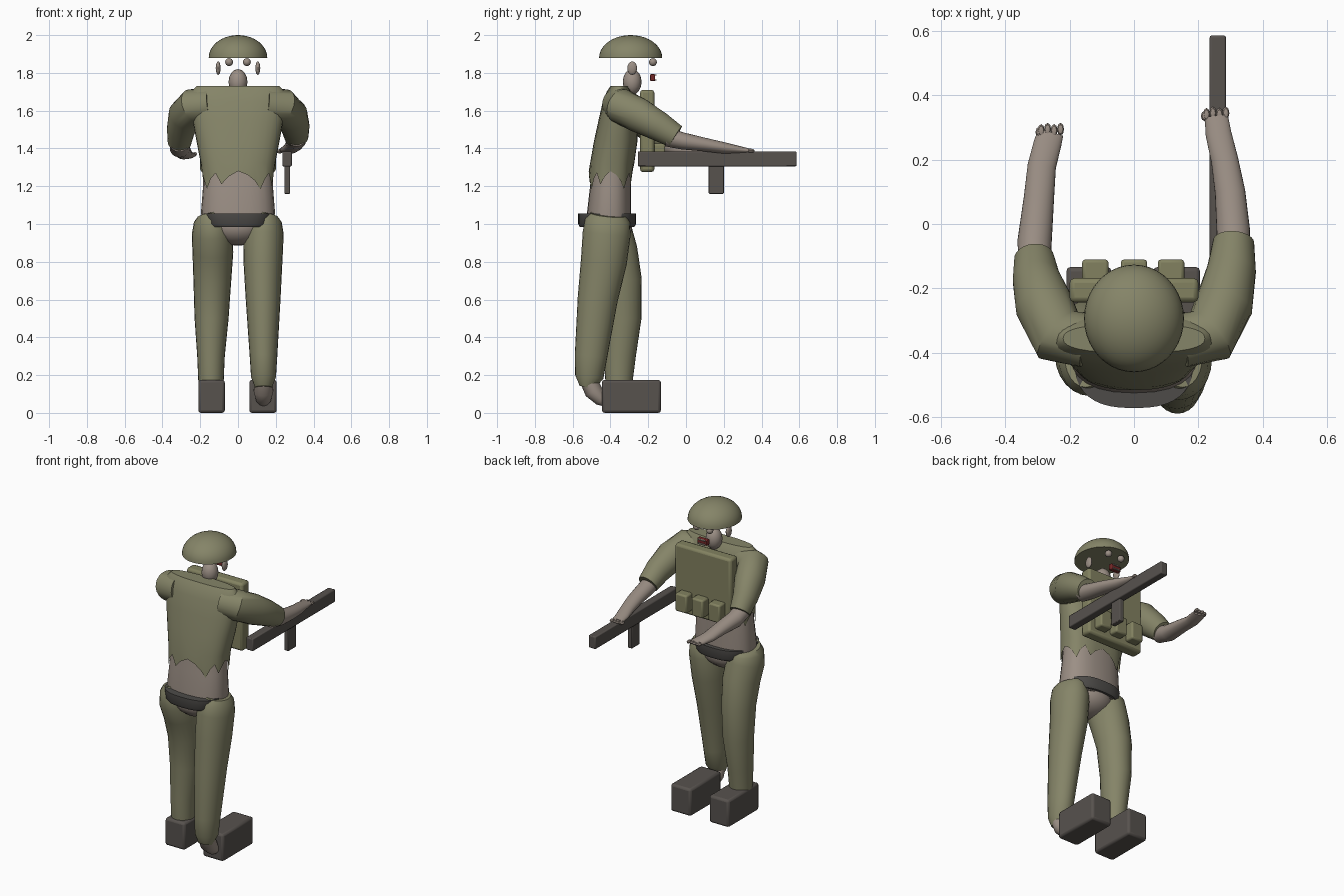
import bpy, bmesh, math
from mathutils import Vector


def material(name, rgb):
    m = bpy.data.materials.new(name)
    m.diffuse_color = (*rgb, 1)
    return m


OLIVE = material("olive cloth", (0.235, 0.232, 0.138))
VEST = material("vest green", (0.225, 0.222, 0.118))
SKIN = material("skin", (0.33, 0.275, 0.235))
DARK = material("dark gear", (0.095, 0.084, 0.076))
BELT = material("belt grey", (0.075, 0.071, 0.066))
RED = material("mouth red", (0.17, 0.02, 0.02))


def finish(bm, name, mat, angle=40, bevel=0):
    """Turn a bmesh into a named, shaded object."""
    bmesh.ops.recalc_face_normals(bm, faces=bm.faces)
    me = bpy.data.meshes.new(name)
    bm.to_mesh(me)
    bm.free()
    me.materials.append(mat)
    ob = bpy.data.objects.new(name, me)
    bpy.context.collection.objects.link(ob)
    if bevel:
        mod = ob.modifiers.new("bevel", "BEVEL")
        mod.width, mod.segments = bevel, 2
    bpy.ops.object.select_all(action="DESELECT")
    ob.select_set(True)
    bpy.context.view_layer.objects.active = ob
    bpy.ops.object.shade_smooth_by_angle(angle=math.radians(angle))
    return ob


def loft(name, rings, mat, ref=(0, 0, 1), axis=None, power=2, n=24, hem=None):
    """Skin over (x, y, z, half width, half depth) sections; ref is the depth direction."""
    bm = bmesh.new()
    pts = [Vector(r[:3]) for r in rings]
    loops = []
    for k, r in enumerate(rings):
        t = Vector(axis) if axis else pts[min(k + 1, len(pts) - 1)] - pts[max(k - 1, 0)]
        t.normalize()
        side = t.cross(Vector(ref)).normalized()
        up = side.cross(t)
        ring = []
        for i in range(n):
            a = 2 * math.pi * i / n
            c, s = math.cos(a), math.sin(a)
            u = math.copysign(abs(c) ** (2 / power), c) * r[3]
            v = math.copysign(abs(s) ** (2 / power), s) * r[4]
            p = pts[k] + side * u + up * v
            if hem and k == 0:
                p.z += hem[i % len(hem)]
            ring.append(bm.verts.new(p))
        loops.append(ring)
    for a, b in zip(loops, loops[1:]):
        for i in range(n):
            j = (i + 1) % n
            bm.faces.new((a[i], a[j], b[j], b[i]))
    if not hem:
        bm.faces.new(loops[0])
    bm.faces.new(loops[-1])
    return finish(bm, name, mat)


def box(name, x, y, z, mat, bevel=0.008):
    bm = bmesh.new()
    bmesh.ops.create_cube(bm, size=1)
    for v in bm.verts:
        v.co = [lo + (hi - lo) * (c + 0.5) for c, (lo, hi) in zip(v.co, (x, y, z))]
    return finish(bm, name, mat, 30, bevel)


def ball(name, centre, radii, mat, seg=16, dome=False):
    bm = bmesh.new()
    bmesh.ops.create_uvsphere(bm, u_segments=seg, v_segments=seg // 2, radius=1)
    if dome:
        geom = bm.verts[:] + bm.edges[:] + bm.faces[:]
        bmesh.ops.bisect_plane(bm, geom=geom, plane_co=(0, 0, 0), plane_no=(0, 0, 1),
                               clear_inner=True, dist=1e-4)
        bmesh.ops.holes_fill(bm, edges=[e for e in bm.edges if e.is_boundary])
    for v in bm.verts:
        v.co = Vector([c + r * p for c, r, p in zip(centre, radii, v.co)])
    return finish(bm, name, mat)


# Helmet, neck and face
ball("helmet", (0, -0.293, 1.88), (0.155, 0.167, 0.12), OLIVE, 40, True)
ball("neck", (0, -0.285, 1.752), (0.05, 0.05, 0.068), SKIN, 16)
for s, tag in ((1, "right"), (-1, "left")):
    ball("ear_" + tag, (s * 0.105, -0.285, 1.825), (0.013, 0.026, 0.036), SKIN)
    ball("eye_" + tag, (s * 0.047, -0.175, 1.857), (0.021, 0.021, 0.021), SKIN)
box("mouth", (-0.035, 0.035), (-0.19, -0.163), (1.757, 1.793), RED, 0.004)
for z in (1.759, 1.785):
    box("teeth", (-0.025, 0.025), (-0.165, -0.155), (z, z + 0.007), SKIN, 0)

# Bare waist and hips
loft("waist", [(0, -0.408, 0.98, 0.185, 0.117), (0, -0.407, 1.06, 0.196, 0.117),
               (0, -0.4, 1.2, 0.185, 0.108), (0, -0.39, 1.38, 0.18, 0.1)],
     SKIN, (0, 1, 0), (0, 0, 1), 2.4)
ball("hips", (0, -0.412, 0.99), (0.15, 0.128, 0.105), SKIN, 20)

# Torn shirt
loft("shirt", [(0, -0.4, 1.24, 0.19, 0.115), (0, -0.391, 1.32, 0.197, 0.117),
               (0, -0.372, 1.44, 0.22, 0.115), (0, -0.36, 1.55, 0.24, 0.103),
               (0, -0.355, 1.65, 0.255, 0.085), (0, -0.355, 1.70, 0.25, 0.065),
               (0, -0.355, 1.73, 0.22, 0.045)],
     OLIVE, (0, 1, 0), (0, 0, 1), 2.5, 32, (0.04, 0.01, -0.03, 0.03, 0.0, -0.055, -0.01, 0.02))

# Belt
loft("belt", [(0, -0.418, 0.985, 0.165, 0.145), (0, -0.418, 1.0, 0.18, 0.153),
              (0, -0.418, 1.055, 0.185, 0.153)], BELT, (0, 1, 0), (0, 0, 1), 2.6, 40)

# Chest rig
box("vest_plate", (-0.2, 0.2), (-0.243, -0.168), (1.275, 1.71), VEST, 0.015)
for x in (-0.12, 0, 0.115):
    box("pouch", (x - 0.041, x + 0.041), (-0.18, -0.11), (1.31, 1.425), VEST, 0.01)

# Sleeves
shoulder = [(0.15, -0.36, 1.635, 0.085, 0.085), (0.235, -0.345, 1.625, 0.093, 0.093),
            (0.28, -0.25, 1.575, 0.09, 0.092)]
cuffs = {1: [(0.303, -0.14, 1.515, 0.076, 0.078), (0.309, -0.055, 1.463, 0.064, 0.064)],
         -1: [(0.303, -0.17, 1.495, 0.074, 0.078), (0.31, -0.105, 1.43, 0.062, 0.062)]}
for s, tag in ((1, "right"), (-1, "left")):
    loft("sleeve_" + tag, [(s * p[0], *p[1:]) for p in shoulder + cuffs[s]], OLIVE)

# Forearms
loft("forearm_right", [(0.31, -0.1, 1.46, 0.05, 0.05), (0.308, -0.02, 1.44, 0.052, 0.045),
                       (0.298, 0.1, 1.42, 0.047, 0.036), (0.281, 0.2, 1.403, 0.042, 0.03),
                       (0.262, 0.28, 1.393, 0.04, 0.02), (0.255, 0.335, 1.388, 0.036, 0.012)], SKIN)
loft("forearm_left", [(-0.31, -0.14, 1.43, 0.05, 0.05), (-0.308, -0.05, 1.4, 0.053, 0.048),
                      (-0.295, 0.08, 1.385, 0.047, 0.036), (-0.286, 0.18, 1.37, 0.044, 0.028),
                      (-0.268, 0.25, 1.365, 0.043, 0.02), (-0.258, 0.285, 1.365, 0.04, 0.012)], SKIN)

# Fingers and thumbs
for tag, x, y, z, s in (("right", 0.255, 0.34, 1.388, 1), ("left", -0.258, 0.29, 1.37, -1)):
    for i in range(4):
        o = (i - 1.5) * 0.02
        ball("finger_" + tag, (x + o, y + 0.004 * (i % 2) - s * 0.0 * o, z),
             (0.011, 0.02, 0.011), SKIN, 8)
    ball("thumb_" + tag, (x - 0.034, y - 0.005, z - 0.004), (0.014, 0.017, 0.012), SKIN, 8)

# Rifle
box("rifle_body", (0.235, 0.285), (-0.255, 0.585), (1.305, 1.385), DARK, 0.006)
box("rifle_magazine", (0.245, 0.275), (0.12, 0.2), (1.16, 1.31), DARK, 0.004)

# Trouser legs, the right one trailing
loft("trouser_right", [(0.135, -0.524, 0.135, 0.045, 0.04), (0.135, -0.512, 0.19, 0.066, 0.075),
                       (0.135, -0.503, 0.3, 0.073, 0.086), (0.133, -0.468, 0.6, 0.092, 0.106),
                       (0.132, -0.435, 0.8, 0.103, 0.122), (0.136, -0.42, 0.95, 0.106, 0.127),
                       (0.142, -0.415, 1.02, 0.09, 0.118), (0.148, -0.412, 1.05, 0.065, 0.095)],
     OLIVE, (0, 1, 0))
loft("trouser_left", [(-0.143, -0.355, 0.165, 0.067, 0.072), (-0.143, -0.35, 0.3, 0.073, 0.084),
                      (-0.14, -0.333, 0.5, 0.09, 0.097), (-0.136, -0.342, 0.7, 0.1, 0.108),
                      (-0.133, -0.375, 0.85, 0.108, 0.12), (-0.137, -0.41, 0.95, 0.108, 0.127),
                      (-0.142, -0.415, 1.02, 0.092, 0.118), (-0.148, -0.412, 1.05, 0.068, 0.095)],
     OLIVE, (0, 1, 0))

# Bare trailing foot and boots
loft("trailing_foot", [(0.135, -0.52, 0.18, 0.05, 0.045), (0.135, -0.49, 0.115, 0.052, 0.048),
                       (0.135, -0.45, 0.07, 0.04, 0.035), (0.135, -0.42, 0.05, 0.025, 0.02)],
     SKIN, (0, 1, 0))
box("boot_left", (-0.21, -0.07), (-0.445, -0.133), (0, 0.175), DARK, 0.014)
box("boot_right", (0.06, 0.205), (-0.445, -0.133), (0, 0.175), DARK, 0.014)
